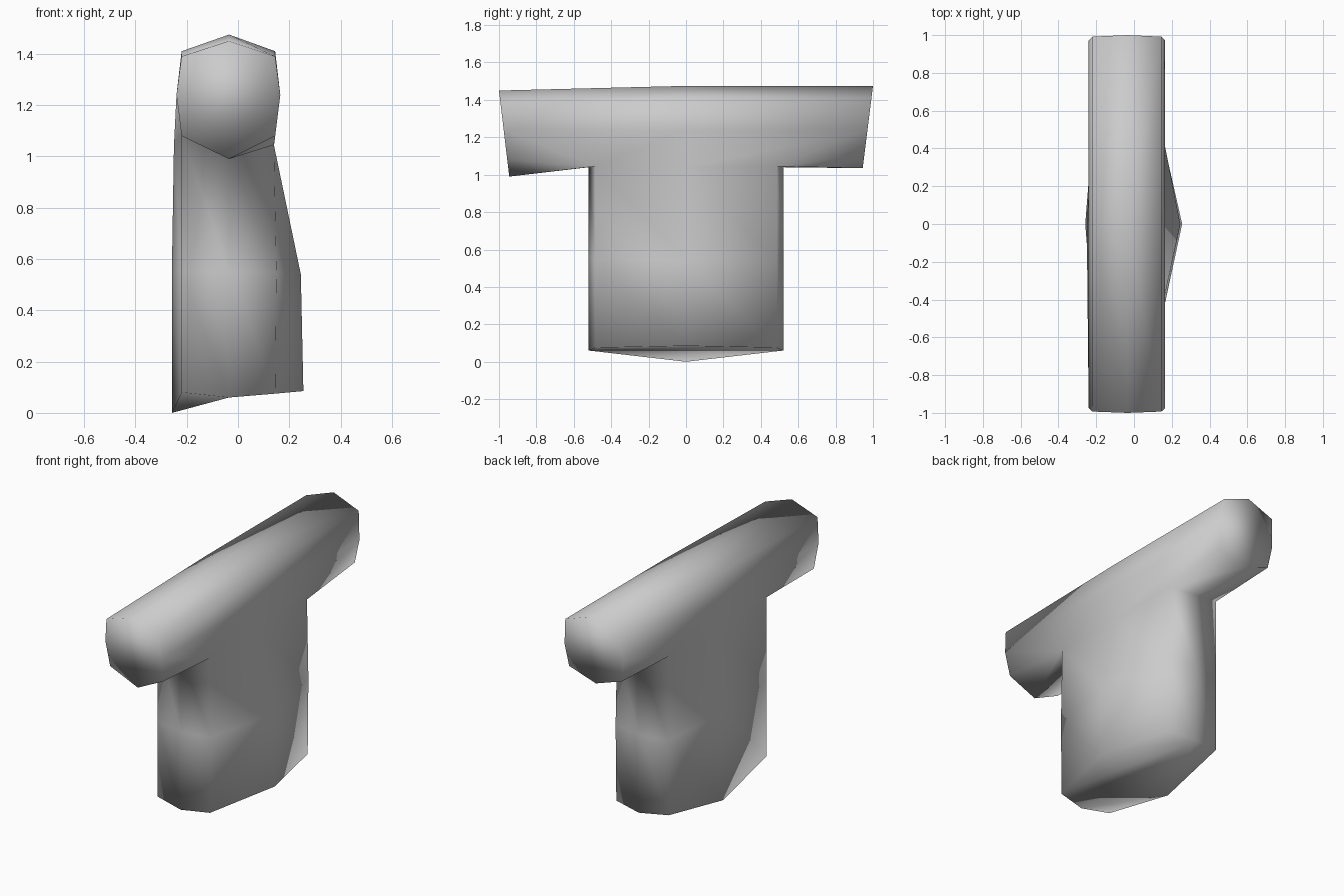
import bpy
import bmesh

cube = bpy.data.objects.get("Cube")
if cube:
    bpy.data.objects.remove(cube)

# Single matte grey
grey = bpy.data.materials.new("plain_grey")
grey.use_nodes = True
colour = (0.6, 0.6, 0.6, 1)
grey.diffuse_color = colour
grey.node_tree.nodes["Principled BSDF"].inputs["Base Color"].default_value = colour

bm = bmesh.new()


def ring(points):
    return [bm.verts.new(p) for p in points]


def bridge(a, b, pairs):
    for i, j in pairs:
        bm.faces.new((a[i], a[j], b[j], b[i]))


# Crossbar end: a leaning octagon, listed from the bottom point round by +x
def bar_end(side, bottom, low, high, top):
    mid = 1.24
    outline = [(-0.035, bottom), (0.145, low), (0.165, mid), (0.145, high),
               (-0.035, top), (-0.22, high), (-0.24, mid), (-0.22, low)]
    lean = 0.055 / (top - bottom)
    return ring([(x, side * (1 - lean * (top - z)), z) for x, z in outline])


front_end = bar_end(-1, 0.99, 1.08, 1.39, 1.45)
back_end = bar_end(1, 1.035, 1.10, 1.41, 1.475)

# Crossbar middle: open below, where the stem joins
middle = ring([(x, 0, z) for x, z in
               [(0.14, 1.04), (0.165, 1.24), (0.145, 1.41), (-0.035, 1.475),
                (-0.22, 1.41), (-0.24, 1.24), (-0.25, 1.04)]])


# Stem rings: front point, then round by +x; the two side middles bulge
def stem_ring(z_end, z_right, z_left, right, left, right_mid=None, left_mid=None):
    return ring_points(z_end, z_right, z_left, right, left) if right_mid is None else ring(
        [(-0.035, -0.52, z_end), (right, -0.485, z_right), right_mid,
         (right, 0.485, z_right), (-0.035, 0.52, z_end),
         (-0.22, 0.485, z_left), left_mid, (-0.22, -0.485, z_left)])


def ring_points(z_end, z_right, z_left, right, left):
    corners = ring([(-0.035, -0.52, z_end), (right, -0.485, z_right),
                    (right, 0.485, z_right), (-0.035, 0.52, z_end),
                    (left, 0.485, z_left), (left, -0.485, z_left)])
    f, rf, rb, b, lb, lf = corners
    return [f, rf, middle[0], rb, b, lb, middle[-1], lf]


neck = stem_ring(1.04, 1.045, 1.08, 0.14, -0.22)
waist = stem_ring(0.55, 0.55, 0.55, 0.15, -0.22, (0.245, 0, 0.54), (-0.258, 0, 0.55))
foot = stem_ring(0.06, 0.075, 0.08, 0.145, -0.22, (0.255, 0, 0.085), (-0.258, 0, 0.0))

around = [(i, (i + 1) % 8) for i in range(8)]
bridge(neck, waist, around)
bridge(waist, foot, around)

# Crossbar skin: upper strips, lower flanks and overhanging undersides
for end, tip, right, left in ((front_end, 0, 1, 7), (back_end, 4, 3, 5)):
    for i in range(2, 6):
        bm.faces.new((end[i], end[i + 1], middle[i], middle[i - 1]))
    bm.faces.new((end[1], end[2], middle[1], middle[0], neck[right]))
    bm.faces.new((end[7], end[6], middle[5], middle[6], neck[left]))
    bm.faces.new((end[0], end[1], neck[right], neck[tip]))
    bm.faces.new((end[7], end[0], neck[tip], neck[left]))
    bm.faces.new(end)

# Stem underside, dropping to a point on the -x side
bm.faces.new(foot[:5])
for a, b in ((0, 4), (4, 5), (7, 0)):
    bm.faces.new((foot[6], foot[a], foot[b]))

bmesh.ops.recalc_face_normals(bm, faces=bm.faces[:])
for face in bm.faces:
    face.smooth = True

mesh = bpy.data.meshes.new("crossbar_and_stem")
bm.to_mesh(mesh)
bm.free()
mesh.materials.append(grey)
body = bpy.data.objects.new("crossbar_and_stem", mesh)
bpy.context.collection.objects.link(body)
